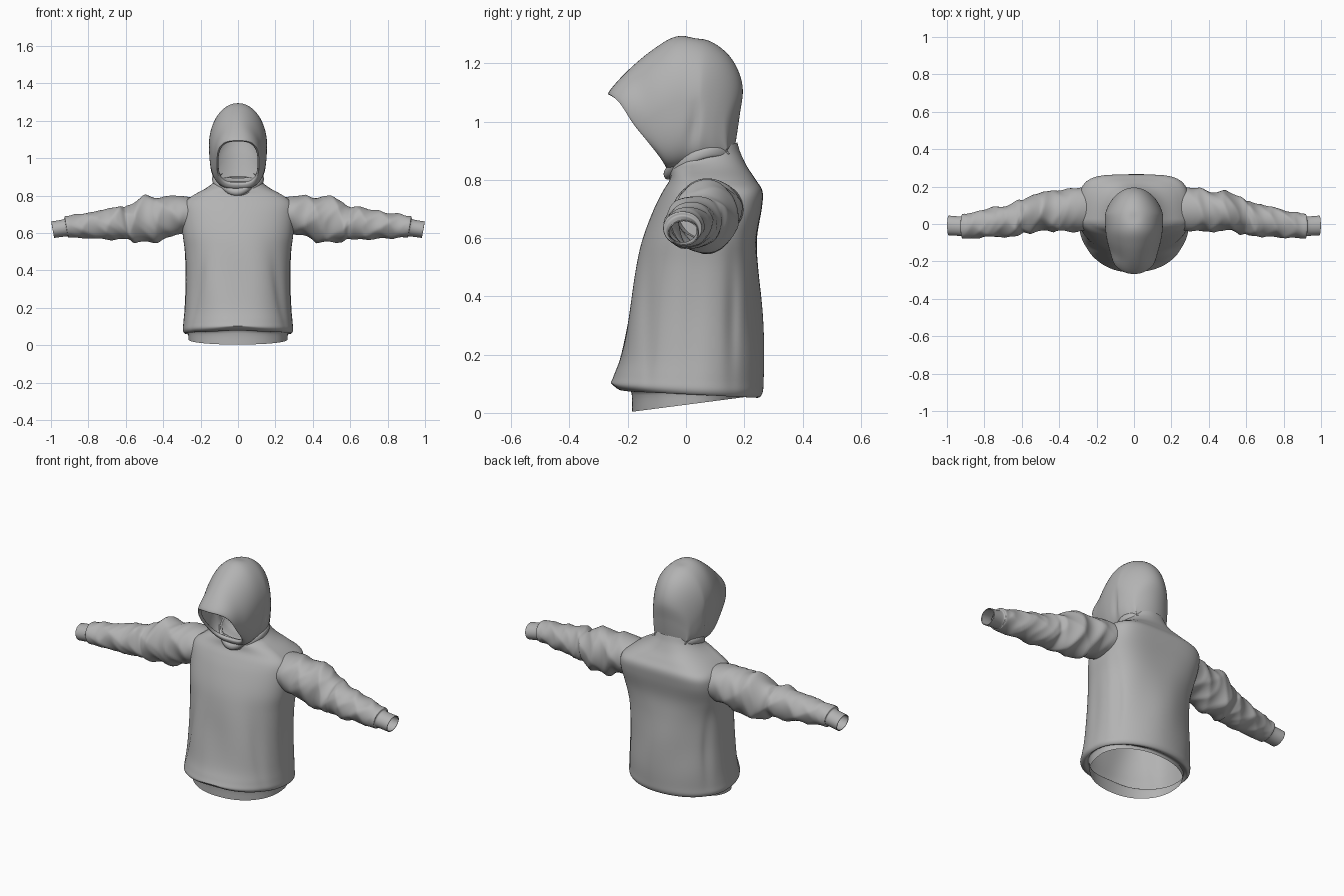
import bpy, bmesh
from math import sin, cos, pi, exp, radians, copysign
from mathutils import Vector

cube = bpy.data.objects.get("Cube")
if cube:
    bpy.data.objects.remove(cube, do_unlink=True)

fabric = bpy.data.materials.new("grey fabric")
fabric.use_nodes = True
GREY = (0.45, 0.45, 0.45, 1)
fabric.diffuse_color = GREY
fabric.node_tree.nodes["Principled BSDF"].inputs["Base Color"].default_value = GREY


def smooth_rows(rows, steps):
    """Catmull-Rom samples through the key rows of a profile."""
    out = []
    for i in range(len(rows) - 1):
        p = [rows[min(max(i + k, 0), len(rows) - 1)] for k in (-1, 0, 1, 2)]
        for s in range(steps):
            t = s / steps
            out.append([0.5 * (2 * b + (c - a) * t + (2 * a - 5 * b + 4 * c - d) * t * t
                               + (3 * b - a - 3 * c + d) * t ** 3)
                        for a, b, c, d in zip(*p)])
    return out + [list(rows[-1])]


def power(v, p):
    return copysign(abs(v) ** (2 / p), v)


def bump(v, centre, width):
    return exp(-((v - centre) / width) ** 2)


def loft(name, rows, point, sides, thickness=0, closed=False):
    """Skin closed rings; point(row, angle) gives each ring vertex."""
    bm = bmesh.new()
    rings = [[bm.verts.new(point(r, 2 * pi * j / sides)) for j in range(sides)] for r in rows]
    pairs = list(zip(rings, rings[1:]))
    if closed:
        pairs.append((rings[-1], rings[0]))
    for a, b in pairs:
        for j in range(sides):
            k = (j + 1) % sides
            bm.faces.new((a[j], a[k], b[k], b[j]))
    bmesh.ops.recalc_face_normals(bm, faces=bm.faces)
    mesh = bpy.data.meshes.new(name)
    bm.to_mesh(mesh)
    bm.free()
    mesh.materials.append(fabric)
    ob = bpy.data.objects.new(name, mesh)
    bpy.context.collection.objects.link(ob)
    if thickness:
        mod = ob.modifiers.new("cloth thickness", "SOLIDIFY")
        mod.thickness, mod.offset = thickness, -1
    bpy.ops.object.select_all(action="DESELECT")
    ob.select_set(True)
    bpy.context.view_layer.objects.active = ob
    bpy.ops.object.shade_smooth_by_angle(angle=radians(50))


# Torso with turned-in hem and inner band: height, half width, front, back, tilt, back squareness
torso_rows = [
    (.028, .265, -.185, .2, .13, 2.1), (.07, .27, -.19, .205, 0, 2.1),
    (.064, .284, -.23, .245, -.05, 2.1), (.082, .296, -.258, .262, -.05, 2.1),
    (.12, .294, -.248, .265, -.04, 2.1), (.2, .288, -.225, .265, 0, 2.2),
    (.35, .283, -.198, .257, 0, 2.3), (.5, .286, -.172, .245, 0, 2.6),
    (.6, .297, -.148, .243, 0, 3.2), (.7, .298, -.11, .26, 0, 4.2),
    (.76, .288, -.08, .263, 0, 4.2), (.8, .242, -.056, .24, 0, 3.4),
    (.835, .175, -.05, .21, .05, 2.6), (.853, .138, -.046, .188, .2, 2.3),
    (.87, .125, -.035, .176, .33, 2.2)]


def torso_point(row, t):
    z, half, front, back, tilt, square = row
    mid = .03
    p = 2.15 if sin(t) < 0 else square
    x = half * power(cos(t), p)
    y = mid + power(sin(t), p) * (back - mid if sin(t) > 0 else mid - front)
    # side panel seams and soft hanging folds
    drop = bump(z, .33, .2)
    seam = bump(y, .16, .022) + bump(y, -.13, .022) + .5 * bump(y, .02, .04)
    x -= copysign(.011 * seam * drop, x)
    y += .006 * drop * sin(19 * x + 5 * z) * sin(t) ** 2
    # front hem dips up in the middle
    z += .01 * bump(x, 0, .1) * bump(z, .075, .012) * max(-sin(t), 0)
    return x, y, z + tilt * y


loft("hoodie_body", smooth_rows(torso_rows, 5), torso_point, 144)

# Sleeves with bunched folds and narrow cuffs: x, centre y, radius y, centre z, radius z
sleeve_rows = [
    (.2, .09, .11, .7, .085), (.3, .078, .118, .7, .1),
    (.4, .07, .112, .683, .115), (.5, .066, .106, .668, .123),
    (.57, .048, .1, .65, .102), (.62, .028, .096, .655, .09),
    (.7, .015, .085, .645, .083), (.8, .003, .076, .64, .07),
    (.88, -.01, .068, .635, .06), (.915, -.012, .066, .633, .057),
    (.925, -.012, .053, .628, .046), (.991, -.008, .053, .618, .044)]


def make_sleeve(name, side):
    def sleeve_point(row, t):
        x, cy, ry, cz, rz = row
        fade = min(max((x - .26) / .1, 0), 1) * min(max((.915 - x) / .06, 0), 1)
        fold_a = 1 - 2 * abs(sin(24 * x + 1.6 * sin(t + .6)))
        fold_b = 1 - 2 * abs(sin(17 * x - 2 * sin(t - .4 * side)))
        fold_c = 1 - 2 * abs(sin(31 * x + 1.2 * sin(2 * t + side)))
        swell = 1 + fade * (.045 * fold_a + .035 * fold_b + .03 * fold_c)
        swell -= .08 * bump(x, .595, .016)
        dz = rz * swell * sin(t)
        return side * (x + .18 * dz), cy + ry * swell * cos(t), cz + dz
    loft(name, smooth_rows(sleeve_rows, 10), sleeve_point, 64, .004)


make_sleeve("left_sleeve", 1)
make_sleeve("right_sleeve", -1)

# Hood swept from the rolled face rim to the nape: top y z, bottom y z, half width
hood_rows = [
    (-.245, 1.09, -.065, .872, .104), (-.266, 1.1, -.075, .86, .114),
    (-.2, 1.175, -.065, .84, .132), (-.11, 1.25, -.04, .835, .147),
    (-.03, 1.293, 0, .84, .154), (.06, 1.285, .05, .84, .156),
    (.13, 1.245, .1, .845, .15), (.175, 1.185, .14, .85, .138),
    (.195, 1.11, .165, .86, .12), (.184, 1.02, .174, .865, .107),
    (.174, .95, .172, .87, .1), (.165, .9, .165, .875, .09)]


def hood_point(row, t):
    ty, tz, by, bz, half = row
    top, bottom = Vector((0, ty, tz)), Vector((0, by, bz))
    p = 3 if sin(t) < 0 else 2 + bump(ty, -.27, .05)
    v = (top + bottom) / 2 + (top - bottom) / 2 * power(sin(t), p)
    v.x = half * power(cos(t), p)
    # brim bows forward, back of the head is rounded
    v.y += 2.5 * v.x ** 2 * bump(ty, -.27, .1) * max(sin(t), 0)
    v.y -= 3.6 * v.x ** 2 * max(ty - .05, 0) / .14
    # cheek crease and shallow crown dent
    crease = bump(v.y, .03 + (v.z - 1) * .15, .02) * bump(v.z, .98, .07)
    v.x *= 1 - .07 * crease
    if sin(t) > 0:
        v.z -= .006 * bump(v.x, 0, .03) * bump(ty, .03, .03)
    return v


loft("hood", smooth_rows(hood_rows, 6), hood_point, 72, .004)


# Folded collar roll at the base of the hood, thinning into the nape
def collar_point(a, t):
    front = .5 - .5 * sin(a)
    wide = .012 + .012 * front
    r = 1 + (.02 + .07 * front) * cos(t)
    return (.131 * r * cos(a), .06 + .112 * r * sin(a),
            .852 + .03 * sin(a) + .038 * cos(a) ** 2 + wide * sin(t))


loft("hood_collar", [2 * pi * i / 72 for i in range(72)], collar_point, 16, closed=True)


# Lapped front fold below the chin
def chin_point(s, t):
    r = .013 * (1 - s ** 4) + .002
    return (.125 * s, -.062 + .07 * s * s + r * cos(t),
            .82 + .085 * s * s + .012 * s + 1.3 * r * sin(t))


loft("chin_fold", [i / 12 - 1 for i in range(25)], chin_point, 14)
